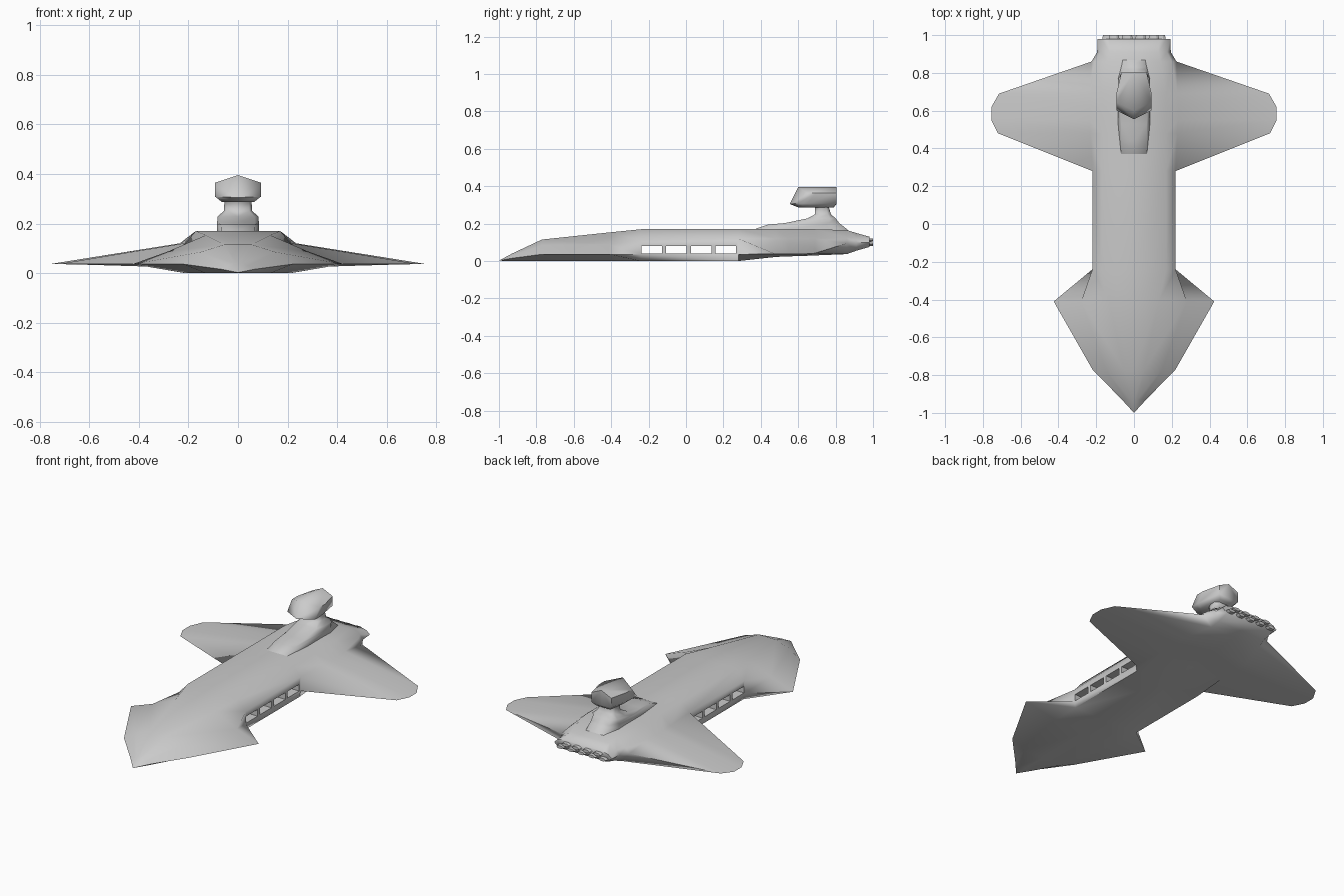
import bpy, bmesh, math
from mathutils import Matrix

if "Cube" in bpy.data.objects:
    bpy.data.objects.remove(bpy.data.objects["Cube"])


def make_object(name, bm):
    bmesh.ops.remove_doubles(bm, verts=bm.verts, dist=0.0002)
    bmesh.ops.recalc_face_normals(bm, faces=bm.faces)
    mesh = bpy.data.meshes.new(name)
    bm.to_mesh(mesh)
    bm.free()
    ob = bpy.data.objects.new(name, mesh)
    bpy.context.collection.objects.link(ob)
    return ob


def loft(name, sections):
    """Skin half sections (first and last point on x = 0), cap, mirror in x."""
    bm = bmesh.new()
    for side in (1, -1):
        rings = [[bm.verts.new((side * x, y, z)) for x, y, z in s] for s in sections]
        for a, b in zip(rings, rings[1:]):
            for i in range(len(a) - 1):
                bm.faces.new((a[i], a[i + 1], b[i + 1], b[i]))
        bm.faces.new(rings[0])
        bm.faces.new(rings[-1])
    return make_object(name, bm)


def smooth(ob, angle):
    bpy.ops.object.select_all(action='DESELECT')
    ob.select_set(True)
    bpy.context.view_layer.objects.active = ob
    bpy.ops.object.shade_smooth_by_angle(angle=math.radians(angle))


# Hull stations: y, deck x/z, shoulder x/z, outer edge x/z, belly x/z
stations = [
    (-1.00, 0, .002, 0, .002, 0, .002, 0, .002),
    (-.93, .018, .04, .04, .03, .064, .015, .04, 0),
    (-.77, .055, .115, .15, .085, .22, .036, .13, 0),
    (-.41, .13, .153, .28, .088, .425, .036, .21, 0),
    (-.24, .17, .17, .22, .112, .22, .036, .215, 0),
    (.28, .17, .17, .22, .12, .22, .036, .215, 0),
    (.48, .17, .17, .23, .12, .72, .037, .22, .022),
    (.55, .17, .17, .235, .12, .755, .037, .22, .025),
    (.62, .17, .17, .235, .12, .755, .037, .22, .027),
    (.69, .17, .17, .23, .12, .715, .042, .22, .03),
    (.86, .14, .165, .20, .125, .225, .095, .17, .037),
    (.91, .13, .15, .175, .123, .195, .098, .16, .055),
    (.98, .13, .13, .17, .12, .192, .10, .16, .075),
]
hull = loft("hull", [
    [(0, y, dz), (dx, y, dz), (sx, y, sz), (ex, y, ez), (bx, y, bz), (0, y, bz)]
    for y, dx, dz, sx, sz, ex, ez, bx, bz in stations])

# Four hangar openings running through the hull
bm = bmesh.new()
for i in range(4):
    m = Matrix.Translation((0, -.183 + .132 * i, .06)) @ Matrix.Diagonal((.6, .11, .04, 1))
    bmesh.ops.create_cube(bm, size=1, matrix=m)
cutter = make_object("hangar_cutter", bm)
cutter.hide_render = True
mod = hull.modifiers.new("hangars", 'BOOLEAN')
mod.operation = 'DIFFERENCE'
mod.solver = 'EXACT'
mod.object = cutter
bpy.context.view_layer.objects.active = hull
bpy.ops.object.modifier_apply(modifier=mod.name)
bpy.data.objects.remove(cutter)
smooth(hull, 75)

# Bridge pedestal: z, front y, back y, half width
tower = loft("bridge_pedestal", [
    [(0, f, z), (w * .8, f, z), (w, f + (b - f) * .35, z),
     (w, b - (b - f) * .2, z), (w * .7, b, z), (0, b, z)]
    for z, f, b, w in [(.15, .33, .88, .086), (.175, .38, .855, .085),
                       (.195, .44, .83, .084), (.203, .53, .82, .084),
                       (.228, .65, .80, .083), (.25, .69, .775, .057),
                       (.285, .69, .765, .055), (.30, .68, .77, .06)]])
smooth(tower, 75)

# Bridge head with raked, pointed front and ridged roof: z, ridge z, front y, back y, half width
head = loft("bridge_head", [
    [(0, f, rz), (w, f + .045, z), (w, f + .095, z), (w * .72, b, z), (0, b, rz)]
    for z, rz, f, b, w in [(.287, .287, .60, .79, .065), (.308, .305, .555, .805, .092),
                           (.365, .395, .60, .805, .092)]])
smooth(head, 70)

# Two staggered rows of flattened, tapered engine nozzles
bm = bmesh.new()
for count, z in ((4, .112), (5, .090)):
    for i in range(count):
        x = (i - (count - 1) / 2) * .07
        m = (Matrix.Translation((x, .983, z)) @ Matrix.Diagonal((1, 1, .4, 1))
             @ Matrix.Rotation(-math.pi / 2, 4, 'X') @ Matrix.Rotation(math.pi / 2, 4, 'Z'))
        bmesh.ops.create_cone(bm, cap_ends=True, segments=6, radius1=.031,
                              radius2=.024, depth=.034, matrix=m)
make_object("engine_nozzles", bm)
